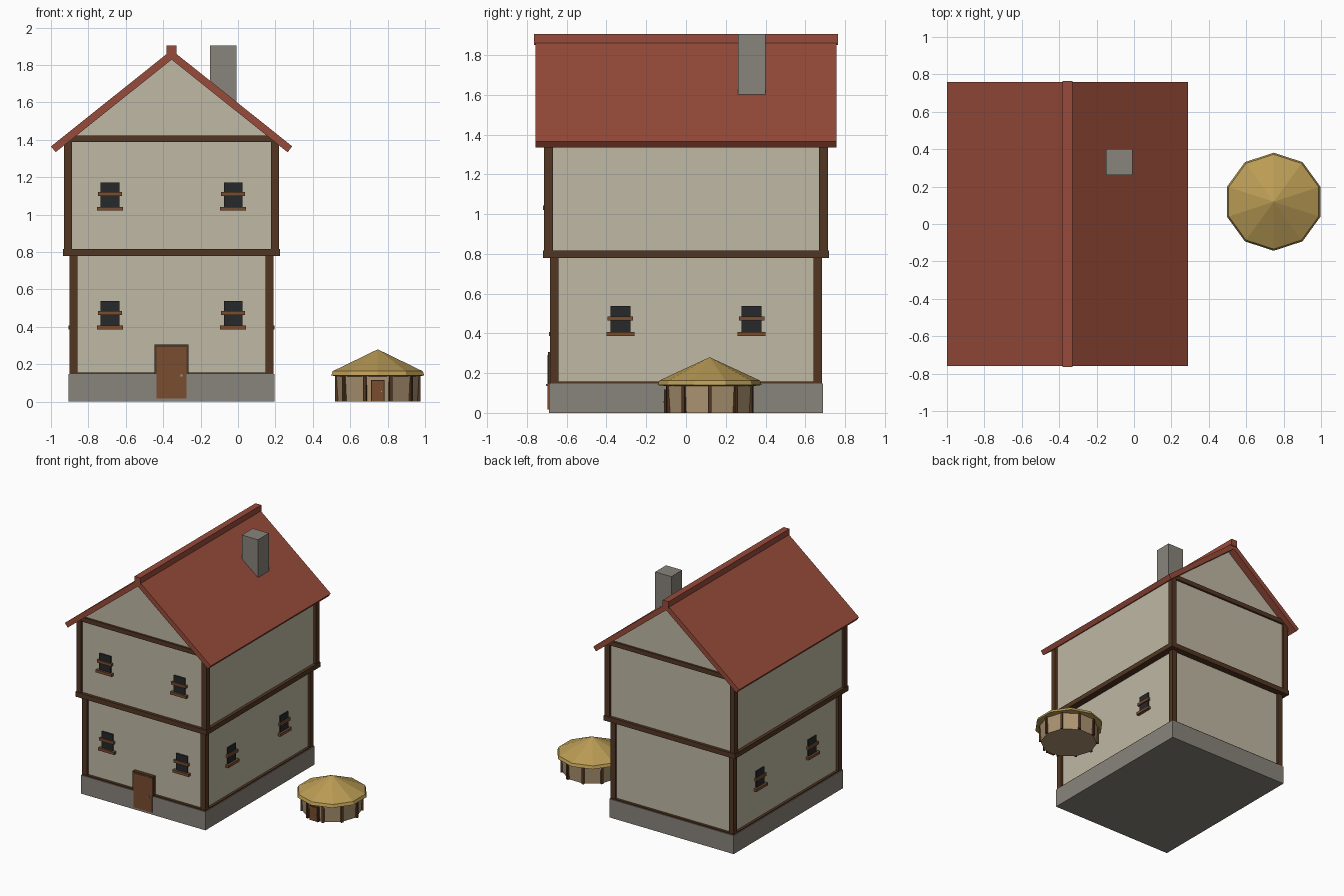
import bpy
import bmesh
from math import cos, sin, pi, atan2, hypot
from mathutils import Matrix, Vector

if "Cube" in bpy.data.objects:
    bpy.data.objects.remove(bpy.data.objects["Cube"])


def material(name, rgb):
    m = bpy.data.materials.new(name)
    m.use_nodes = True
    m.diffuse_color = (*rgb, 1)
    m.node_tree.nodes["Principled BSDF"].inputs["Base Color"].default_value = (*rgb, 1)
    return m


PLASTER = material("plaster", (0.52, 0.48, 0.37))
TIMBER = material("dark timber", (0.085, 0.037, 0.016))
WOOD = material("brown wood", (0.19, 0.075, 0.028))
TILE = material("red tile", (0.31, 0.07, 0.042))
STONE = material("grey stone", (0.25, 0.23, 0.20))
GLASS = material("dark glass", (0.019, 0.021, 0.023))
STRAW = material("straw", (0.49, 0.33, 0.09))
TAN = material("tan boards", (0.42, 0.30, 0.17))
METAL = material("metal", (0.35, 0.35, 0.35))


def finish(name, bm, mat):
    bmesh.ops.recalc_face_normals(bm, faces=bm.faces)
    me = bpy.data.meshes.new(name)
    bm.to_mesh(me)
    bm.free()
    me.materials.append(mat)
    ob = bpy.data.objects.new(name, me)
    bpy.context.collection.objects.link(ob)
    return ob


def box(name, lo, hi, mat, frame=Matrix()):
    """Box between two corners, placed by an optional frame."""
    lo, hi = Vector(lo), Vector(hi)
    bm = bmesh.new()
    bmesh.ops.create_cube(bm, size=1)
    shape = Matrix.Translation((lo + hi) / 2) @ Matrix.Diagonal((*(hi - lo), 1))
    bmesh.ops.transform(bm, matrix=frame @ shape, verts=bm.verts)
    return finish(name, bm, mat)


def prism(name, profile, y, mat, frame):
    """Extrude an x-z profile from -y to y."""
    bm = bmesh.new()
    face = bm.faces.new([bm.verts.new((px, -y, pz)) for px, pz in profile])
    ext = bmesh.ops.extrude_face_region(bm, geom=[face])
    verts = [v for v in ext["geom"] if isinstance(v, bmesh.types.BMVert)]
    bmesh.ops.translate(bm, vec=(0, 2 * y, 0), verts=verts)
    bmesh.ops.transform(bm, matrix=frame, verts=bm.verts)
    return finish(name, bm, mat)


def stacked_rings(name, rings, sides, phase, mat, frame):
    """Faceted round body from (radius, height) rings, with capped ends."""
    bm = bmesh.new()
    loops = []
    for r, z in rings:
        n = sides if r else 1
        loops.append([bm.verts.new((r * cos(phase + 2 * pi * i / sides),
                                    r * sin(phase + 2 * pi * i / sides), z)) for i in range(n)])
    for a, b in zip(loops, loops[1:]):
        for i in range(sides):
            j = (i + 1) % sides
            bm.faces.new([a[i], a[j], b[0]] if len(b) == 1 else [a[i], a[j], b[j], b[i]])
    for end in (loops[0], loops[-1]):
        if len(end) > 1:
            bm.faces.new(end)
    bmesh.ops.transform(bm, matrix=frame, verts=bm.verts)
    return finish(name, bm, mat)


HOUSE = Matrix.Translation((-0.355, 0, 0))


def ring_beam(name, hx, hy, z0, z1, w=0.045):
    """Four beams around the house."""
    for s, side in ((-1, "right"), (1, "left")):
        a, b = sorted((s * hx, s * (hx - w)))
        box(f"{name}_{side}", (a, -hy, z0), (b, hy, z1), TIMBER, HOUSE)
    for s, side in ((-1, "front"), (1, "back")):
        a, b = sorted((s * hy, s * (hy - w)))
        box(f"{name}_{side}", (w - hx, a, z0), (hx - w, b, z1), TIMBER, HOUSE)


def corner_posts(name, hx, hy, z0, z1, w=0.043):
    for sx in (-1, 1):
        for sy in (-1, 1):
            x0, x1 = sorted((sx * hx, sx * (hx - w)))
            y0, y1 = sorted((sy * hy, sy * (hy - w)))
            box(name, (x0, y0, z0), (x1, y1, z1), TIMBER, HOUSE)


# House body: stone base, ground floor, wider upper floor with gables
box("foundation", (-0.55, -0.69, 0), (0.55, 0.69, 0.148), STONE, HOUSE)
box("ground_floor_wall", (-0.525, -0.665, 0.14), (0.525, 0.665, 0.79), PLASTER, HOUSE)
prism("upper_wall", [(-0.555, 0.79), (0.555, 0.79), (0.555, 1.40), (0, 1.845), (-0.555, 1.40)],
      0.695, PLASTER, HOUSE)

# Timber framing
ring_beam("sill_beam", 0.545, 0.685, 0.14, 0.157, 0.04)
corner_posts("ground_post", 0.545, 0.683, 0.148, 0.785)
ring_beam("floor_beam", 0.58, 0.718, 0.778, 0.817, 0.075)
corner_posts("upper_post", 0.575, 0.713, 0.81, 1.395)
ring_beam("top_beam", 0.565, 0.711, 1.388, 1.424)

# Roof slabs, ridge and chimney
RIDGE_Z, EAVE_X, EAVE_Z, THICK = 1.88, 0.645, 1.365, 0.04
slope = atan2(RIDGE_Z - EAVE_Z, EAVE_X)
nx, nz = THICK * sin(slope), THICK * cos(slope)
for s, side in ((-1, "right"), (1, "left")):
    prism(f"roof_{side}", [(0, RIDGE_Z), (s * EAVE_X, EAVE_Z), (s * (EAVE_X - nx), EAVE_Z - nz),
                           (0, RIDGE_Z - THICK / cos(slope))], 0.758, TILE, HOUSE)
box("ridge_cap", (-0.026, -0.764, 1.85), (0.026, 0.764, 1.905), TILE, HOUSE)
box("chimney", (0.205, 0.262, 1.5), (0.348, 0.4, 1.905), STONE, HOUSE)


def window(frame):
    """Pane with a crossbar and ledge, facing -y in its own frame."""
    box("window_pane", (-0.05, -0.009, 0.02), (0.05, 0.01, 0.152), GLASS, frame)
    box("window_bar", (-0.064, -0.02, 0.078), (0.064, 0.01, 0.1), WOOD, frame)
    box("window_ledge", (-0.07, -0.025, 0), (0.07, 0.01, 0.021), WOOD, frame)


for s in (-1, 1):
    window(HOUSE @ Matrix.Translation((s * 0.329, -0.665, 0.386)))
    window(HOUSE @ Matrix.Translation((s * 0.329, -0.695, 1.021)))
    for t in (-1, 1):
        turn = Matrix.Rotation(s * pi / 2, 4, "Z")
        window(HOUSE @ Matrix.Translation((s * 0.525, t * 0.33, 0.386)) @ turn)

# House door
box("door", (-0.08, -0.696, 0.018), (0.08, -0.66, 0.292), WOOD, HOUSE)
for s in (-1, 1):
    x0, x1 = sorted((s * 0.078, s * 0.091))
    box("door_jamb", (x0, -0.694, 0.148), (x1, -0.66, 0.292), TIMBER, HOUSE)
box("door_lintel", (-0.091, -0.694, 0.29), (0.091, -0.66, 0.305), TIMBER, HOUSE)
box("door_knob", (0.047, -0.704, 0.135), (0.058, -0.694, 0.146), METAL, HOUSE)

# Round hut with a thatched roof
HUT = Matrix.Translation((0.747, 0.119, 0))
SIDES = 10
stacked_rings("hut_wall", [(0.215, 0), (0.224, 0.148)], SIDES, 0, TAN, HUT)
stacked_rings("hut_roof", [(0.22, 0.135), (0.262, 0.14), (0.253, 0.163), (0, 0.28)],
              SIDES, pi / 2, STRAW, HUT)
for i in range(SIDES):
    turn = HUT @ Matrix.Rotation(2 * pi * i / SIDES, 4, "Z")
    box("hut_post", (0.205, -0.009, 0), (0.228, 0.009, 0.148), TIMBER, turn)
box("hut_door", (-0.031, -0.23, 0.002), (0.031, -0.195, 0.11), WOOD, HUT)
for s in (-1, 1):
    x0, x1 = sorted((s * 0.03, s * 0.037))
    box("hut_door_jamb", (x0, -0.229, 0), (x1, -0.195, 0.117), TIMBER, HUT)
box("hut_door_lintel", (-0.031, -0.229, 0.109), (0.031, -0.195, 0.117), TIMBER, HUT)
box("hut_door_knob", (0.018, -0.234, 0.052), (0.023, -0.229, 0.057), METAL, HUT)
